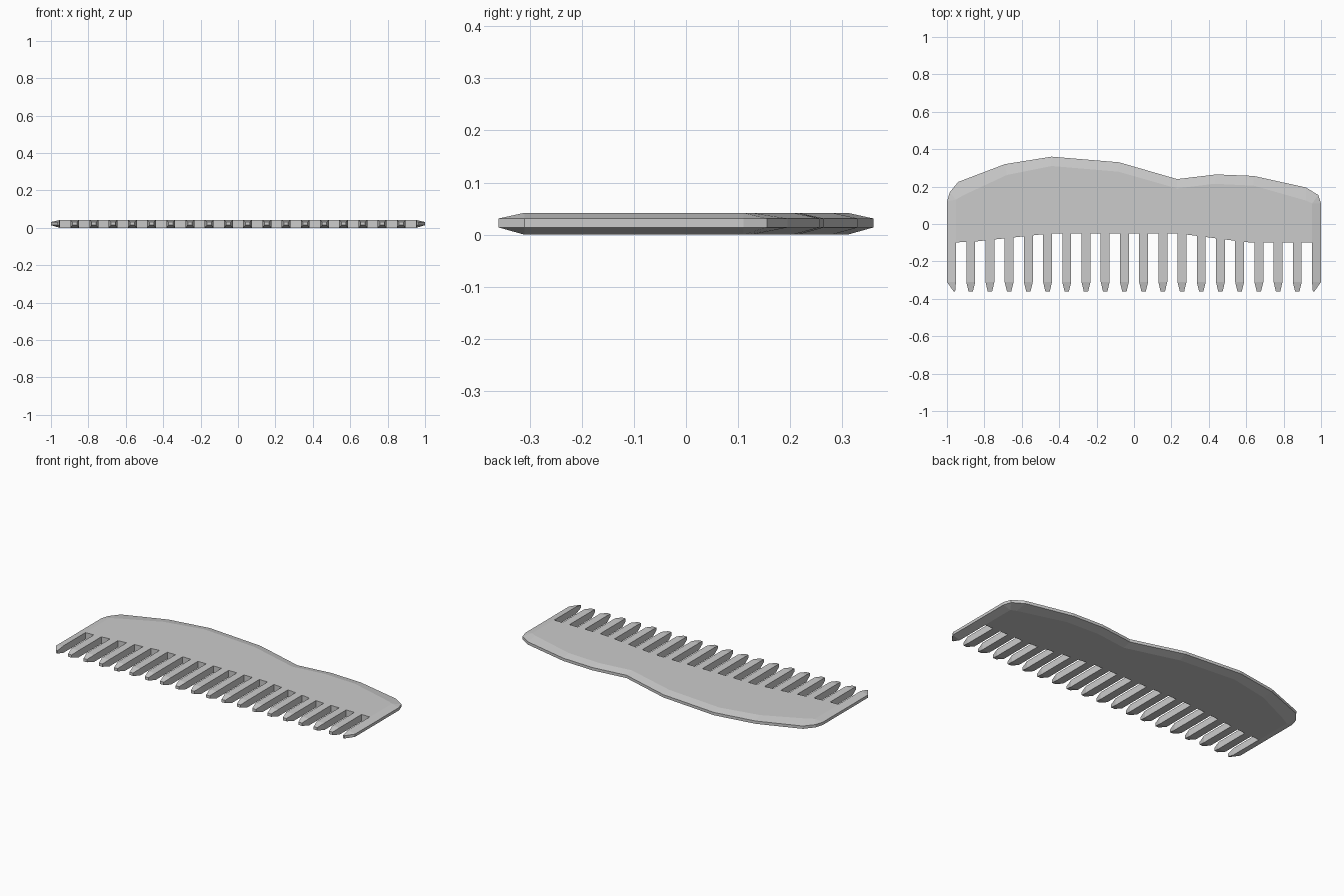
import bpy, bmesh

if "Cube" in bpy.data.objects:
    bpy.data.objects.remove(bpy.data.objects["Cube"])

# Comb dimensions
PITCH, HALF_GAP = 0.1027, 0.0275
TIP_Y, SHOULDER_Y = -0.36, -0.31
Z_LEVELS = (0.0, 0.014, 0.031, 0.042)

# Spine: outer edge point paired with the inner (full thickness) bevel point
SPINE = [
    ((1.0, 0.11), (0.953, 0.11)), ((0.985, 0.155), (0.953, 0.11)),
    ((0.92, 0.195), (0.92, 0.125)), ((0.64, 0.257), (0.64, 0.205)),
    ((0.44, 0.265), (0.43, 0.215)), ((0.23, 0.24), (0.23, 0.19)),
    ((-0.08, 0.33), (-0.085, 0.28)), ((-0.44, 0.36), (-0.44, 0.31)),
    ((-0.69, 0.32), (-0.68, 0.262)), ((-0.94, 0.225), (-0.91, 0.155)),
    ((-0.985, 0.17), (-0.953, 0.13)), ((-1.0, 0.12), (-0.953, 0.13)),
]
# Line that the gap roots follow
ROOT = [(-1, -0.10), (-0.86, -0.095), (-0.44, -0.05), (0.23, -0.05), (0.62, -0.10), (1, -0.10)]


def root_y(x):
    for (x0, y0), (x1, y1) in zip(ROOT, ROOT[1:]):
        if x <= x1:
            return y0 + (y1 - y0) * (x - x0) / (x1 - x0)
    return ROOT[-1][1]


def tooth_edge():
    """Paired outer/inner outline points along the teeth, left to right."""
    pairs = [((-1, SHOULDER_Y), (-0.953, SHOULDER_Y)),
             ((-0.965, TIP_Y), (-0.953, SHOULDER_Y))]
    last = (-0.956, TIP_Y)
    for k in range(-9, 10):
        a, b = k * PITCH - HALF_GAP, k * PITCH + HALF_GAP
        # right side of the tooth before this gap
        pairs.append((last, (a, SHOULDER_Y)))
        for p in ((a, SHOULDER_Y), (a, root_y(a)), (b, root_y(b)), (b, SHOULDER_Y)):
            pairs.append((p, p))
        # left side of the tooth after it
        start = (b + 0.012, TIP_Y) if k < 9 else (0.956, TIP_Y)
        pairs.append((start, (b, SHOULDER_Y)))
        last = (b + PITCH - 2 * HALF_GAP - 0.012, TIP_Y)
    pairs += [((0.965, TIP_Y), (0.953, SHOULDER_Y)),
              ((1, SHOULDER_Y), (0.953, SHOULDER_Y))]
    return pairs


bm = bmesh.new()
cache = {}


def vert(p, z):
    key = (round(p[0], 4), round(p[1], 4), z)
    if key not in cache:
        cache[key] = bm.verts.new(key)
    return cache[key]


def face(verts):
    """Make a face, skipping repeated neighbours."""
    clean = [v for i, v in enumerate(verts) if v is not verts[i - 1]]
    if len(clean) > 2:
        bm.faces.new(clean)


# Four stacked outlines: bevelled at the spine and tips, straight in the gaps
pairs = tooth_edge() + SPINE
loops = [[vert(pr[1 if i in (0, 3) else 0], z) for pr in pairs]
         for i, z in enumerate(Z_LEVELS)]
n = len(pairs)
for low, high in zip(loops, loops[1:]):
    for i in range(n):
        j = (i + 1) % n
        face([low[i], low[j], high[j], high[i]])
face(loops[3])
face(loops[0][::-1])
bmesh.ops.recalc_face_normals(bm, faces=bm.faces)
caps = [f for f in bm.faces if len(f.verts) > 4]
bmesh.ops.triangulate(bm, faces=caps)

mesh = bpy.data.meshes.new("comb")
bm.to_mesh(mesh)
bm.free()
comb = bpy.data.objects.new("comb", mesh)
bpy.context.collection.objects.link(comb)
